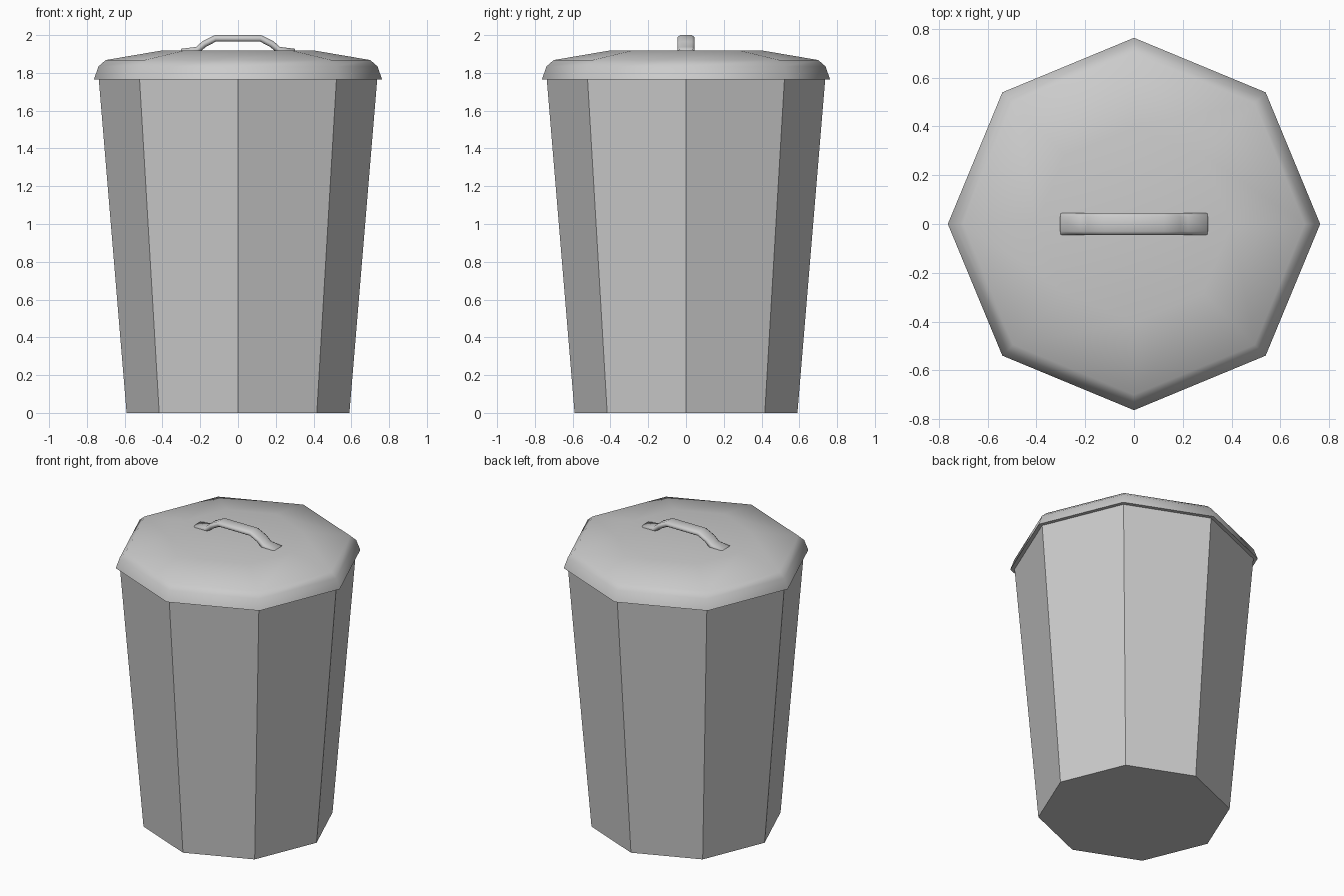
import bpy, bmesh
from math import cos, sin, pi
from mathutils import Vector

if "Cube" in bpy.data.objects:
    bpy.data.objects.remove(bpy.data.objects["Cube"])


def loft(name, rings, smooth, cap_start=True, cap_end=True, closed=False):
    """Skin a list of vertex rings into one object."""
    bm = bmesh.new()
    loops = [[bm.verts.new(p) for p in ring] for ring in rings]
    pairs = list(zip(loops, loops[1:]))
    if closed:
        pairs.append((loops[-1], loops[0]))
    for a, b in pairs:
        n = len(a)
        for i in range(n):
            j = (i + 1) % n
            bm.faces.new((a[i], a[j], b[j], b[i]))
    if cap_start:
        bm.faces.new(loops[0][::-1])
    if cap_end:
        bm.faces.new(loops[-1])
    bmesh.ops.recalc_face_normals(bm, faces=bm.faces)
    for f in bm.faces:
        f.smooth = smooth
    me = bpy.data.meshes.new(name)
    bm.to_mesh(me)
    bm.free()
    ob = bpy.data.objects.new(name, me)
    bpy.context.collection.objects.link(ob)
    return ob


def octagon(r, z):
    return [Vector((r * cos(i * pi / 4), r * sin(i * pi / 4), z)) for i in range(8)]


# Tapered eight-sided bin, flat shaded
loft("bin_body", [octagon(0.59, 0), octagon(0.737, 1.766)], False)

# Domed lid with overhanging rim, smooth shaded
lid_profile = [(0.763, 1.766), (0.738, 1.835), (0.70, 1.868), (0.40, 1.919)]
loft("lid", [octagon(r, z) for r, z in lid_profile], True, cap_start=False)

# Flat underside of the lid rim
loft("lid_underside", [octagon(0.763, 1.766), octagon(0.73, 1.766)], False, False, False)

# Bent handle: flattened rounded bar swept along a mirrored path
half = [(-0.30, 1.910), (-0.215, 1.921), (-0.18, 1.952), (-0.12, 1.9825)]
path = [Vector((x, 0, z)) for x, z in half]
path += [Vector((-x, 0, z)) for x, z in reversed(half)]
section = [(0.045, 0.008), (0.030, 0.0175), (-0.030, 0.0175), (-0.045, 0.008),
           (-0.045, -0.008), (-0.030, -0.0175), (0.030, -0.0175), (0.045, -0.008)]
rings = []
for i, p in enumerate(path):
    t = (path[min(i + 1, len(path) - 1)] - path[max(i - 1, 0)]).normalized()
    up = Vector((-t.z, 0, t.x))
    rings.append([p + Vector((0, y, 0)) + up * h for y, h in section])
loft("lid_handle", rings, True)
